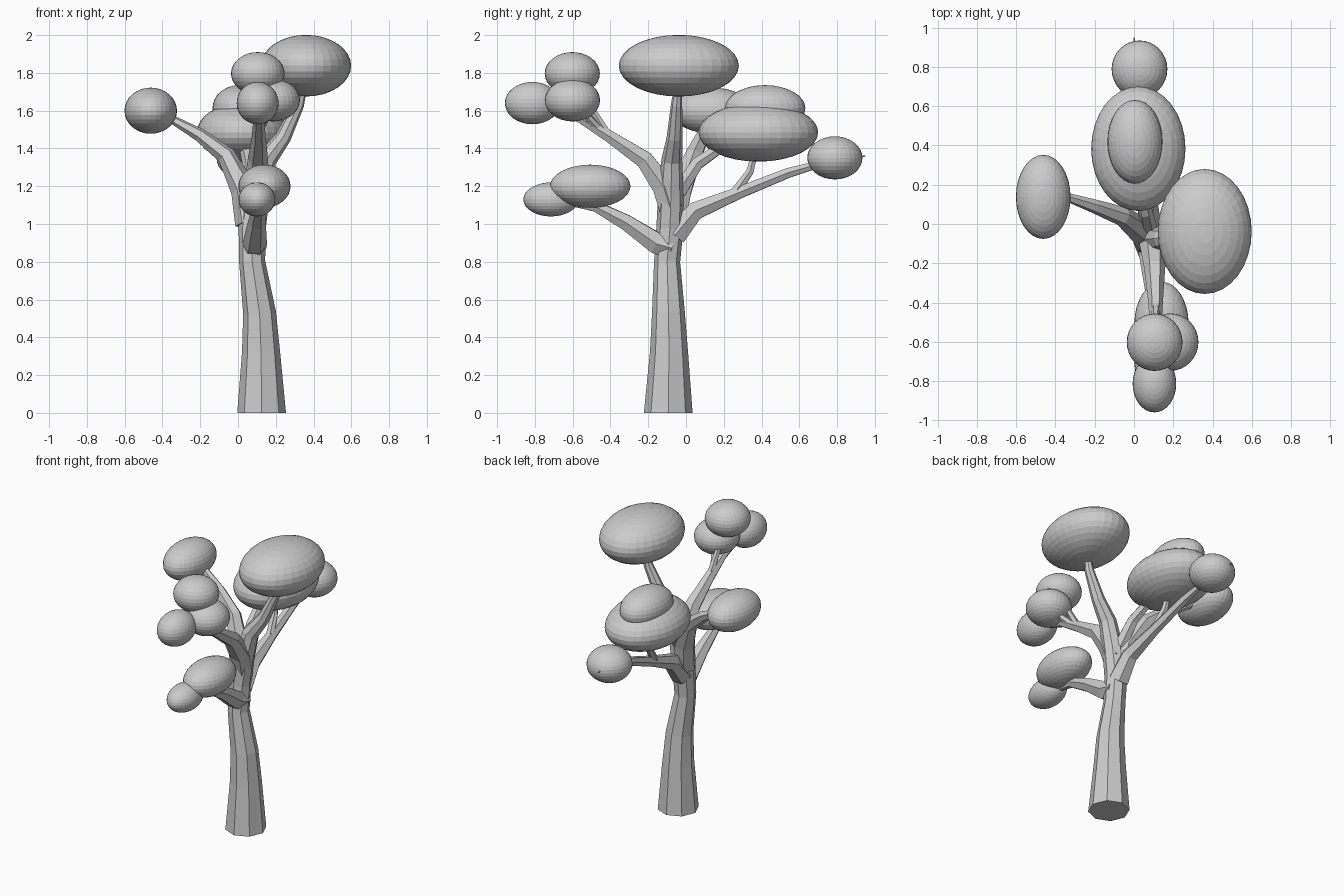
import bpy, bmesh
from math import cos, sin, tau
from mathutils import Vector

UP = Vector((0, 0, 1))


def limb(name, nodes, sides=6):
    """Tapered faceted tube through (x, y, z, radius) nodes."""
    bm = bmesh.new()
    pts = [Vector(n[:3]) for n in nodes]
    rings = []
    for i, p in enumerate(pts):
        t = Vector()
        if i > 0:
            t += (p - pts[i - 1]).normalized()
        if i < len(pts) - 1:
            t += (pts[i + 1] - p).normalized()
        if p.z == 0:
            t = UP
        q = UP.rotation_difference(t.normalized())
        r = nodes[i][3]
        rings.append([bm.verts.new(p + q @ Vector((r * cos(tau * k / sides), r * sin(tau * k / sides), 0)))
                      for k in range(sides)])
    for a, b in zip(rings, rings[1:]):
        for k in range(sides):
            j = (k + 1) % sides
            bm.faces.new((a[k], a[j], b[j], b[k]))
    bm.faces.new(rings[0][::-1])
    bm.faces.new(rings[-1])
    me = bpy.data.meshes.new(name)
    bm.to_mesh(me)
    bm.free()
    bpy.context.collection.objects.link(bpy.data.objects.new(name, me))


def leaf_clump(name, centre, radii):
    bpy.ops.mesh.primitive_uv_sphere_add(segments=32, ring_count=16, radius=1, location=centre)
    ob = bpy.context.object
    ob.name = name
    ob.scale = radii


# Trunk, leaning gently to the left and then up to the crown
limb("trunk", [(.125, -.094, 0, .129), (.122, -.09, .32, .101), (.114, -.093, .53, .087),
               (.075, -.1, .8, .069), (.075, -.085, .98, .072), (.1, -.08, 1.15, .068),
               (.15, -.075, 1.34, .055), (.24, -.06, 1.46, .042), (.32, -.05, 1.63, .03),
               (.35, -.04, 1.75, .02)], 8)

# Low front bough and its two twigs
limb("low_front_bough", [(.08, -.08, .88, .07), (.09, -.16, .9, .064), (.1, -.32, 1.01, .047),
                         (.11, -.48, 1.095, .032), (.13, -.53, 1.17, .02)])
limb("low_front_twig", [(.11, -.46, 1.085, .028), (.1, -.7, 1.13, .015)])

# Rear bough and the twig into the big rear clump
limb("rear_bough", [(.075, -.06, .94, .07), (.075, .05, 1.07, .055), (.06, .28, 1.165, .036),
                    (.04, .54, 1.27, .03), (.025, .75, 1.33, .018), (.0, .95, 1.36, .003)])
limb("rear_twig", [(.06, .26, 1.165, .03), (.04, .34, 1.28, .022), (.02, .38, 1.45, .018)])

# Left bough
limb("left_bough", [(.06, -.07, 1.0, .075), (.03, -.03, 1.18, .068), (-.06, .04, 1.36, .05),
                    (-.2, .09, 1.47, .036), (-.35, .14, 1.555, .022), (-.43, .14, 1.6, .015)])

# Short back bough to the upper rear clump
limb("upper_rear_bough", [(.08, -.04, 1.17, .045), (.06, .06, 1.32, .037), (.03, .22, 1.43, .028),
                          (.01, .38, 1.55, .018)])

# Upper front bough with three twigs
limb("upper_front_bough", [(.09, -.08, 1.08, .07), (.1, -.12, 1.2, .068), (.105, -.22, 1.34, .054),
                           (.11, -.4, 1.46, .037), (.11, -.56, 1.56, .028), (.105, -.75, 1.62, .014)])
limb("upper_front_twig_right", [(.11, -.46, 1.5, .026), (.17, -.55, 1.6, .018)])
limb("upper_front_twig_high", [(.11, -.42, 1.48, .025), (.11, -.48, 1.58, .02), (.105, -.58, 1.75, .014)])

# Leaf clumps
clumps = [
    ("crown_clump", (.36, -.038, 1.838), (.239, .318, .163)),
    ("left_clump", (-.462, .138, 1.6), (.139, .214, .122)),
    ("rear_large_clump", (.022, .383, 1.485), (.24, .317, .155)),
    ("rear_upper_clump", (.005, .419, 1.613), (.14, .213, .122)),
    ("rear_end_clump", (.028, .788, 1.35), (.142, .146, .114)),
    ("front_high_clump", (.105, -.602, 1.797), (.142, .146, .113)),
    ("front_right_clump", (.186, -.601, 1.655), (.142, .146, .112)),
    ("front_end_clump", (.104, -.813, 1.64), (.111, .146, .112)),
    ("low_front_clump", (.14, -.507, 1.2), (.138, .213, .114)),
    ("low_front_end_clump", (.1, -.715, 1.13), (.097, .146, .09)),
]
for c in clumps:
    leaf_clump(*c)
